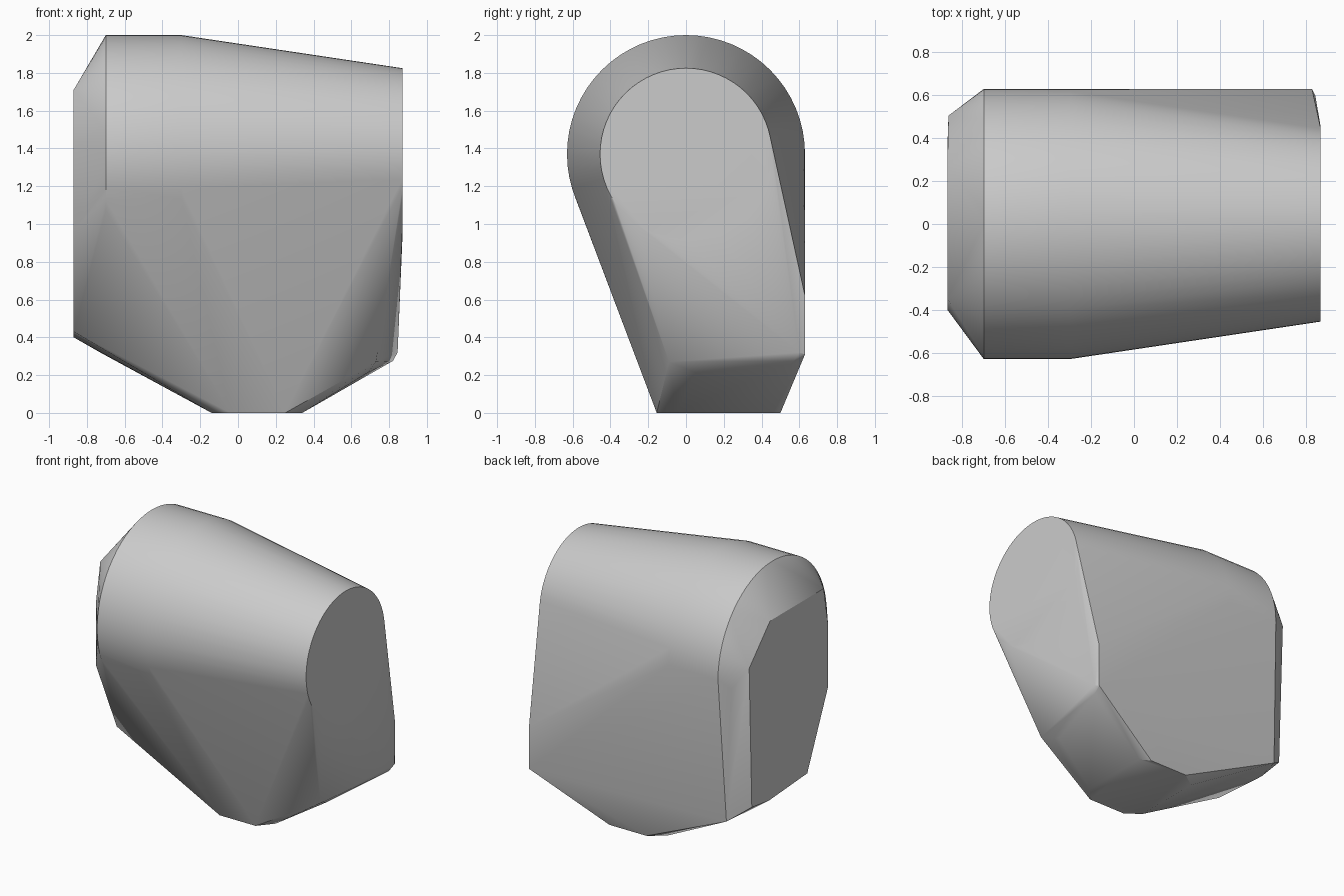
import bpy, bmesh, math

cube = bpy.data.objects.get("Cube")
if cube:
    bpy.data.objects.remove(cube, do_unlink=True)

AXIS_Z = 1.37
bm = bmesh.new()


def ring(x, radius, count=64):
    """Circle around the long axis at position x."""
    for i in range(count):
        a = 2 * math.pi * i / count
        bm.verts.new((x, radius * math.sin(a), AXIS_Z + radius * math.cos(a)))


def corners(points):
    for p in points:
        bm.verts.new(p)


# Rounded, tapering upper barrel
ring(-0.70, 0.63)
ring(-0.30, 0.63)
ring(0.87, 0.455)

# Flat foot
corners([(-0.04, -0.155, 0), (0.25, -0.155, 0), (0.34, -0.05, 0), (0.34, 0.46, 0),
         (0.27, 0.50, 0), (-0.03, 0.50, 0), (-0.14, 0.42, 0), (-0.14, -0.08, 0)])

# Chamfered end
corners([(-0.87, 0.36, 1.53), (-0.87, 0.27, 1.71), (-0.87, -0.35, 1.71),
         (-0.87, -0.40, 1.43), (-0.87, -0.40, 0.97), (-0.87, -0.16, 0.43),
         (-0.87, 0.28, 0.40), (-0.865, 0.505, 1.45), (-0.862, 0.47, 0.42),
         (-0.77, 0.575, 1.30), (-0.73, 0.575, 0.32)])

# Lower corner of the tapered end
corners([(0.83, 0.63, 0.62), (0.83, 0.63, 0.31), (0.845, 0.60, 0.32),
         (0.82, 0.57, 0.275), (0.73, -0.09, 0.27), (0.69, 0.05, 0.215)])

# Wrap everything in one convex skin
hull = bmesh.ops.convex_hull(bm, input=bm.verts)
loose = {g for g in hull["geom_interior"] + hull["geom_unused"]
         if isinstance(g, bmesh.types.BMVert)}
bmesh.ops.delete(bm, geom=list(loose), context="VERTS")
bmesh.ops.dissolve_limit(bm, angle_limit=math.radians(0.5), verts=bm.verts, edges=bm.edges)
bmesh.ops.recalc_face_normals(bm, faces=bm.faces)

mesh = bpy.data.meshes.new("rounded_block")
bm.to_mesh(mesh)
bm.free()
block = bpy.data.objects.new("rounded_block", mesh)
bpy.context.scene.collection.objects.link(block)

# Plain grey finish
grey = bpy.data.materials.new("plain_grey")
grey.use_nodes = True
colour = (0.6, 0.6, 0.6, 1)
grey.diffuse_color = colour
grey.node_tree.nodes["Principled BSDF"].inputs["Base Color"].default_value = colour
mesh.materials.append(grey)

bpy.ops.object.select_all(action="DESELECT")
block.select_set(True)
bpy.context.view_layer.objects.active = block
bpy.ops.object.shade_smooth_by_angle(angle=math.radians(30))
